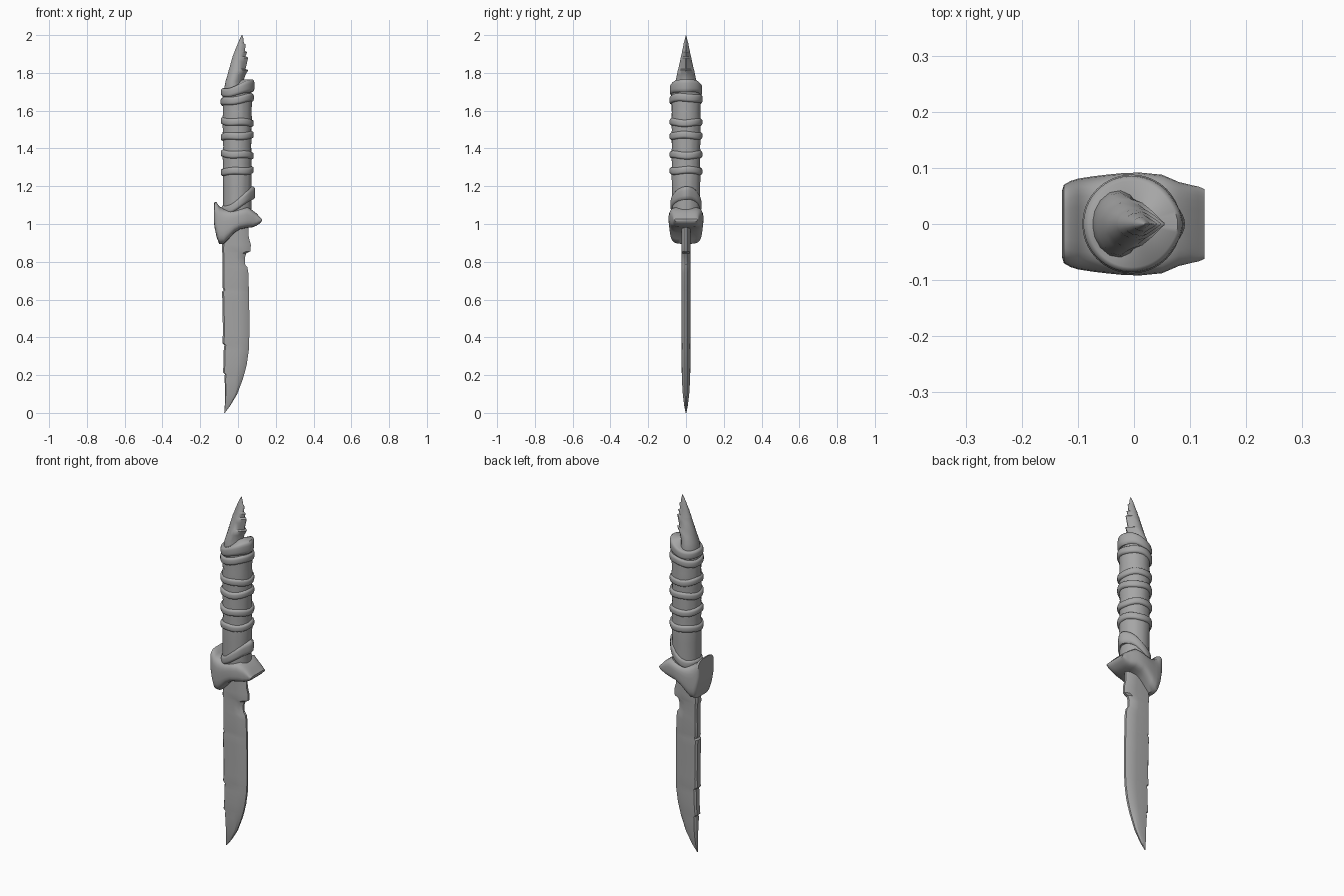
import bpy, bmesh, math, random
from math import cos, sin, pi

random.seed(4)
CX = -0.004  # handle axis
dark = bpy.data.materials.new("dark_grey")
dark.diffuse_color = (0.38, 0.38, 0.38, 1)


def skin(name, rings, closed=False, angle=35):
    """Join rings of points into a surface, capped unless closed on itself."""
    bm = bmesh.new()
    vs = [[bm.verts.new(p) for p in r] for r in rings]
    n, m = len(rings[0]), len(rings)
    for i in range(m if closed else m - 1):
        a, b = vs[i], vs[(i + 1) % m]
        for j in range(n):
            k = (j + 1) % n
            bm.faces.new((a[j], a[k], b[k], b[j]))
    if not closed:
        bm.faces.new(vs[0])
        bm.faces.new(vs[-1])
    bmesh.ops.recalc_face_normals(bm, faces=bm.faces)
    me = bpy.data.meshes.new(name)
    bm.to_mesh(me)
    bm.free()
    me.materials.append(dark)
    ob = bpy.data.objects.new(name, me)
    bpy.context.collection.objects.link(ob)
    bpy.ops.object.select_all(action='DESELECT')
    ob.select_set(True)
    bpy.context.view_layer.objects.active = ob
    bpy.ops.object.shade_smooth_by_angle(angle=math.radians(angle))
    return ob


def band(name, z, half, radius, rise=0.0, power=1.5, grow=0.0, beak=0.0, tilt=0.0, inner=0.066):
    """Wrapped leather band; rises to a beak on the +x side."""
    prof = [(inner, -1), (radius - 0.009, -1), (radius - 0.002, -0.75), (radius, -0.4),
            (radius, 0.4), (radius - 0.002, 0.75), (radius - 0.009, 1), (inner, 1)]
    rings = []
    for i in range(64):
        a = 2 * pi * i / 64
        w = ((1 + cos(a)) / 2) ** power
        zc = z + rise * w + tilt * cos(a) + 0.003 * sin(3 * a + z * 40)
        h = half + grow * w
        b = beak * max(0, cos(a)) ** 12
        rings.append([(CX + (r + (b if r > 0.07 else 0)) * cos(a), r * sin(a), zc + h * s)
                      for r, s in prof])
    return skin(name, rings, closed=True, angle=50)


# Blade: z, spine x, edge x, half thickness
blade = [
    (0.0, -0.073, -0.070, 0.002), (0.04, -0.070, -0.040, 0.010), (0.10, -0.068, -0.004, 0.017),
    (0.18, -0.071, 0.026, 0.022), (0.205, -0.070, 0.033, 0.022), (0.215, -0.080, 0.036, 0.023),
    (0.26, -0.076, 0.047, 0.024), (0.33, -0.076, 0.057, 0.024), (0.36, -0.072, 0.058, 0.023),
    (0.37, -0.083, 0.059, 0.024), (0.42, -0.080, 0.060, 0.024), (0.50, -0.081, 0.060, 0.024),
    (0.60, -0.083, 0.059, 0.025), (0.64, -0.085, 0.057, 0.025), (0.65, -0.077, 0.057, 0.024),
    (0.665, -0.082, 0.057, 0.025), (0.74, -0.081, 0.055, 0.025), (0.77, -0.081, 0.050, 0.025),
    (0.785, -0.081, 0.038, 0.025), (0.82, -0.081, 0.036, 0.025), (0.845, -0.082, 0.044, 0.025),
    (0.855, -0.086, 0.066, 0.025), (0.89, -0.084, 0.068, 0.025), (0.93, -0.081, 0.057, 0.025),
    (1.03, -0.080, 0.055, 0.025)]
half = [(0, 0.6), (0.06, 1), (0.6, 1), (0.85, 0.75), (1, 0.25)]
sect = half + [(u, -v) for u, v in reversed(half)]
skin("blade", [[(xl + u * (xr - xl), v * t, z) for u, v in sect]
               for z, xl, xr, t in blade], angle=25)

# Guard: x, lower z, upper z, half depth
guard = [
    (-0.128, 1.02, 1.09, 0.060), (-0.125, 0.985, 1.118, 0.070), (-0.113, 0.93, 1.115, 0.077),
    (-0.10, 0.895, 1.095, 0.081), (-0.075, 0.895, 1.08, 0.085), (-0.05, 0.92, 1.075, 0.088),
    (-0.02, 0.953, 1.075, 0.091), (0.01, 0.972, 1.083, 0.092), (0.05, 0.98, 1.09, 0.088),
    (0.08, 0.983, 1.07, 0.075), (0.10, 0.992, 1.055, 0.070), (0.115, 1.003, 1.037, 0.067),
    (0.126, 1.015, 1.027, 0.062)]


def power_curve(c, e):
    return math.copysign(abs(c) ** e, c)


rings = []
for x, lo, hi, d in guard:
    ring = []
    for i in range(28):
        a = 2 * pi * (i + 0.5) / 28
        ring.append((x, d * power_curve(cos(a), 0.45),
                     (lo + hi) / 2 + (hi - lo) / 2 * power_curve(sin(a), 0.6)))
    rings.append(ring)
skin("guard", rings, angle=45)

# Handle core, slightly lumpy between the wraps
levels = [(1.0, .074), (1.2, .075), (1.28, .078), (1.32, .074), (1.365, .078), (1.41, .074),
          (1.465, .078), (1.50, .075), (1.54, .080), (1.59, .075), (1.655, .078), (1.70, .076)]
rings = []
for z, r in levels:
    ring = []
    for i in range(40):
        a = 2 * pi * i / 40
        q = r + random.uniform(-0.0012, 0.0012)
        ring.append((CX + q * cos(a), q * sin(a), z))
    rings.append(ring)
skin("handle", rings, angle=45)

# Wraps around the handle
for i, z in enumerate((1.28, 1.368, 1.466, 1.54)):
    band(f"grip_ring_{i + 1}", z, 0.019, 0.087, tilt=0.004 * (-1) ** i)
band("upper_wrap", 1.658, 0.021, 0.088, tilt=0.012)
band("top_collar", 1.695, 0.022, 0.086, rise=0.04, grow=0.012, beak=0.005, inner=0.02)
band("lower_wrap", 1.075, 0.022, 0.083, rise=0.092, power=1.8, grow=0.012, beak=0.012)

# Pommel spike with serrated edge: z, back x, serrated x, half depth
spike = [
    (1.66, -0.074, 0.045, 0.060), (1.72, -0.073, 0.036, 0.060), (1.755, -0.066, 0.028, 0.056),
    (1.79, -0.055, 0.040, 0.048), (1.815, -0.049, 0.054, 0.043), (1.82, -0.047, 0.040, 0.041),
    (1.86, -0.036, 0.049, 0.032), (1.88, -0.030, 0.054, 0.028), (1.888, -0.028, 0.040, 0.026),
    (1.91, -0.019, 0.048, 0.021), (1.917, -0.017, 0.036, 0.020), (1.95, -0.003, 0.041, 0.013),
    (1.957, -0.001, 0.031, 0.012), (1.98, 0.010, 0.029, 0.006), (2.0, 0.020, 0.023, 0.001)]
half = [(0, 0.12), (0.03, 0.4), (0.12, 0.7), (0.27, 0.93), (0.45, 1), (0.62, 0.88),
        (0.8, 0.52), (1, 0.05)]
sect = half + [(u, -v) for u, v in reversed(half)]
skin("pommel_spike", [[(xl + u * (xr - xl), v * t, z) for u, v in sect]
                      for z, xl, xr, t in spike], angle=40)
